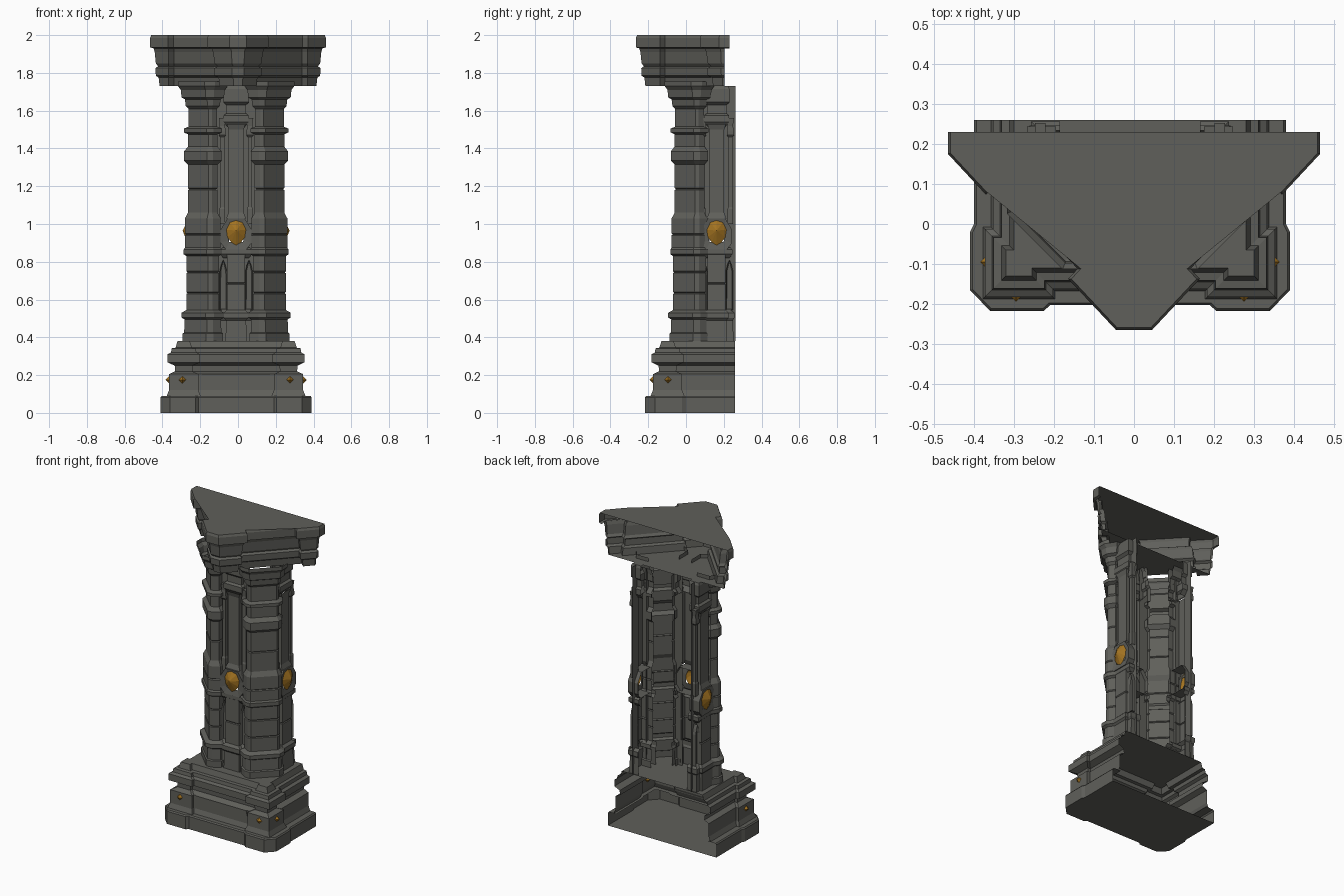
import bpy, bmesh, math
from mathutils import Matrix, Vector

if "Cube" in bpy.data.objects:
    bpy.data.objects.remove(bpy.data.objects["Cube"])


def material(name, rgb):
    m = bpy.data.materials.new(name)
    m.diffuse_color = (*rgb, 1)
    m.use_nodes = True
    m.node_tree.nodes["Principled BSDF"].inputs["Base Color"].default_value = m.diffuse_color
    return m


STONE = material("dark stone", (0.115, 0.115, 0.103))
GOLD = material("aged gold", (0.36, 0.17, 0.015))
CX = -0.01                                    # shaft and base sit slightly left
SHIFT = Matrix.Translation((CX, 0, 0))


def finish(name, bm, mat, matrix=Matrix()):
    me = bpy.data.meshes.new(name)
    bm.transform(matrix)
    bm.to_mesh(me)
    bm.free()
    me.materials.append(mat)
    ob = bpy.data.objects.new(name, me)
    bpy.context.collection.objects.link(ob)
    return ob


def sym(right):
    """Mirror a right-hand half outline into a full left-to-right outline."""
    return [(-x, y) for x, y in reversed(right)] + list(right)


def inset(plan, d):
    """Move an open outline inward by d with mitred corners."""
    p = [Vector(q) for q in plan]
    ns = [Vector((b.y - a.y, a.x - b.x)).normalized() for a, b in zip(p, p[1:])]
    out = []
    for i, q in enumerate(p):
        n1, n2 = ns[max(i - 1, 0)], ns[min(i, len(ns) - 1)]
        out.append(q - (n1 + n2) * d / (1 + n1.dot(n2)))
    return out


def shell(name, plan, profile, caps="", matrix=SHIFT):
    """Moulded wall, open at the back, following plan; profile is (z, inset)."""
    bm = bmesh.new()
    rings = [[bm.verts.new((q.x, q.y, z)) for q in inset(plan, d)] for z, d in profile]
    for lo, hi in zip(rings, rings[1:]):
        for i in range(len(lo) - 1):
            bm.faces.new((lo[i], lo[i + 1], hi[i + 1], hi[i]))
    if "b" in caps:
        bm.faces.new(rings[0][::-1])
    if "t" in caps:
        bm.faces.new(rings[-1])
    bmesh.ops.triangulate(bm, faces=[f for f in bm.faces if len(f.verts) > 4])
    return finish(name, bm, STONE, matrix)


def panel(name, outline, back, front, rim, sink, matrix, hole=False):
    """Raised plate in the x-z plane with a rim and a sunken or open middle."""
    bm = bmesh.new()
    top = [bm.verts.new((x, front, z)) for x, z in outline]
    base = [bm.verts.new((x, back, z)) for x, z in outline]
    f = bm.faces.new(top)
    for i in range(len(top)):
        j = (i + 1) % len(top)
        bm.faces.new((base[i], base[j], top[j], top[i]))
    bm.normal_update()
    if rim:
        bmesh.ops.inset_region(bm, faces=[f], thickness=rim, use_boundary=True)
        for v in f.verts:
            v.co.y += sink
    if hole:
        bmesh.ops.delete(bm, geom=[f], context='FACES_ONLY')
    return finish(name, bm, STONE, matrix)


def strip(w, face, u=0.0, back=0.03):
    """Outline of a flat pilaster of half-width w."""
    return [(u - w, back), (u - w, face), (u + w, face), (u + w, back)]


# plinth
plinth = sym([(.20, -.203), (.215, -.217), (.35, -.217), (.40, -.165),
              (.40, -.02), (.39, 0), (.39, .26)])
shell("plinth", plinth, [(0, 0), (.082, 0), (.09, .006), (.09, .06)], "b")

# moulded base with projecting corner blocks
base = sym([(.20, -.155), (.20, -.175), (.355, -.175), (.355, -.02),
            (.335, -.02), (.335, .26)])
shell("base_moulding", base,
      [(.09, -.012), (.12, 0), (.205, 0), (.22, .032), (.25, .03), (.268, -.008),
       (.31, -.008), (.32, .01), (.342, .014), (.345, .034), (.38, .045)], "t")

# plain slab on the front of the base
panel("base_front_panel", [(-.2, .13), (.2, .13), (.18, .205), (-.18, .205)],
      -.15, -.16, 0, 0, SHIFT)

# gold studs on the base corner blocks
for i, (x, y) in enumerate([(-.285, -.175), (.285, -.175), (-.355, -.095), (.355, -.095)]):
    bm = bmesh.new()
    bmesh.ops.create_uvsphere(bm, u_segments=4, v_segments=2, radius=.019)
    finish(f"base_stud_{i}", bm, GOLD, Matrix.Translation((x + CX, y, .175)))

# diagonal corner piers
pier = [(.09, .02), (.09, -.045), (.125, -.068), (.15, -.068),
        (.263, .045), (.263, .07), (.24, .105), (.175, .105)]
pier_profile = [(.38, -.02), (.42, -.02), (.425, -.012), (.495, -.01), (.505, -.026),
                (.53, -.026), (.545, 0), (.63, 0), (.634, .006), (.64, 0),
                (.74, 0), (.744, .006), (.75, 0), (.83, 0), (.84, -.015), (.865, -.015),
                (.875, -.008), (.94, -.008), (.945, -.002), (.95, -.008), (1.03, -.008),
                (1.06, .008), (1.18, .008), (1.184, .014), (1.19, .008), (1.315, .008),
                (1.335, -.012), (1.385, -.012), (1.41, .008), (1.475, .008), (1.485, -.014),
                (1.505, -.014), (1.515, .01), (1.61, .01), (1.625, -.004), (1.66, -.008),
                (1.67, -.026), (1.71, -.03), (1.73, -.045), (1.755, -.045)]
shell("corner_pier_right", pier, pier_profile)
shell("corner_pier_left", [(-x, y) for x, y in reversed(pier)], pier_profile)

# decorated pilasters: one in front and one on each side
sides = {"front": SHIFT,
         "right": Matrix.Translation((CX + .205, .162, 0)) @ Matrix.Rotation(math.pi / 2, 4, 'Z'),
         "left": Matrix.Translation((CX - .205, .162, 0)) @ Matrix.Rotation(-math.pi / 2, 4, 'Z')}
for side, m in sides.items():
    # lower body and narrow upper shaft
    shell(f"{side}_pilaster_foot", strip(.082, -.03),
          [(.38, -.008), (.49, -.004), (.502, -.012), (.53, -.012), (.545, .008)], "", m)
    shell(f"{side}_pilaster_lower", strip(.048, -.045, back=-.005),
          [(.38, -.008), (.49, -.005), (.502, -.016), (.53, -.016), (.545, 0),
           (.68, 0), (.684, .005), (.69, 0), (.86, 0)], "", m)
    shell(f"{side}_pilaster_upper", strip(.04, -.032, back=-.005),
          [(1.03, -.012), (1.06, 0), (1.5, 0), (1.53, -.01)], "", m)
    # stepped head under the capital
    shell(f"{side}_pilaster_head", strip(.062, -.035),
          [(1.51, .02), (1.54, -.004), (1.575, -.004), (1.585, .01), (1.63, .01),
           (1.645, -.006), (1.715, -.006), (1.73, 0)], "t", m)
    # recessed wall strips, thin colonnettes and pointed niches on both flanks
    for s, tag in ((-1, "a"), (1, "b")):
        shell(f"{side}_wall_{tag}", [(s * .069 - .031, -.006), (s * .069 + .031, -.006)],
              [(.38, 0), (1.73, 0)], "", m)
        shell(f"{side}_colonnette_{tag}", strip(.011, -.026, s * .073, -.006),
              [(1.0, -.004), (1.08, -.004), (1.09, 0), (1.46, 0), (1.47, -.007),
               (1.49, -.007), (1.52, -.003), (1.56, -.007)], "t", m)
        u = s * .068
        panel(f"{side}_niche_{tag}",
              [(u - .019, .545), (u + .019, .545), (u + .019, .75), (u + .011, .785),
               (u, .81), (u - .011, .785), (u - .019, .75)], -.006, -.03, .006, .014, m)
    # ledge and pointed frame, open behind the gem
    shell(f"{side}_gem_ledge", strip(.08, -.042),
          [(.82, .012), (.84, -.004), (.865, -.004), (.875, .008)], "", m)
    panel(f"{side}_gem_frame",
          [(-.055, .865), (.055, .865), (.082, .9), (.082, .97), (.045, 1.03),
           (-.045, 1.03), (-.082, .97), (-.082, .9)], .02, -.052, .044, .008, m, True)
    # faceted gold gem
    bm = bmesh.new()
    half = [(.034, 1.008), (.052, .97), (.046, .93), (.026, .903)]
    ring = [(0, 1.024)] + half + [(0, .888)] + [(-x, z) for x, z in reversed(half)]
    verts = [bm.verts.new((x, -.047, z)) for x, z in ring]
    tip = bm.verts.new((0, -.078, .965))
    for i in range(len(verts)):
        bm.faces.new((verts[i], tip, verts[(i + 1) % len(verts)]))
    bm.normal_update()
    if sum(f.normal.y for f in bm.faces) > 0:
        bmesh.ops.reverse_faces(bm, faces=bm.faces)
    finish(f"{side}_gem", bm, GOLD, m)

# triangular capital with three projecting blocks
cap_half = [(.045, -.265), (.165, -.137), (.141, -.112), (.341, .1), (.37, .073), (.465, .175)]
shell("capital_slab", sym(cap_half + [(.465, .23)]),
      [(1.93, .018), (1.935, 0), (1.985, 0), (2.0, .006)], "t", Matrix())
shell("capital_moulding", sym(cap_half + [(.465, .205)]),
      [(1.73, .05), (1.775, .045), (1.785, .03), (1.825, .028), (1.835, .042),
       (1.85, .03), (1.91, .024), (1.935, .016)], "b", Matrix())
